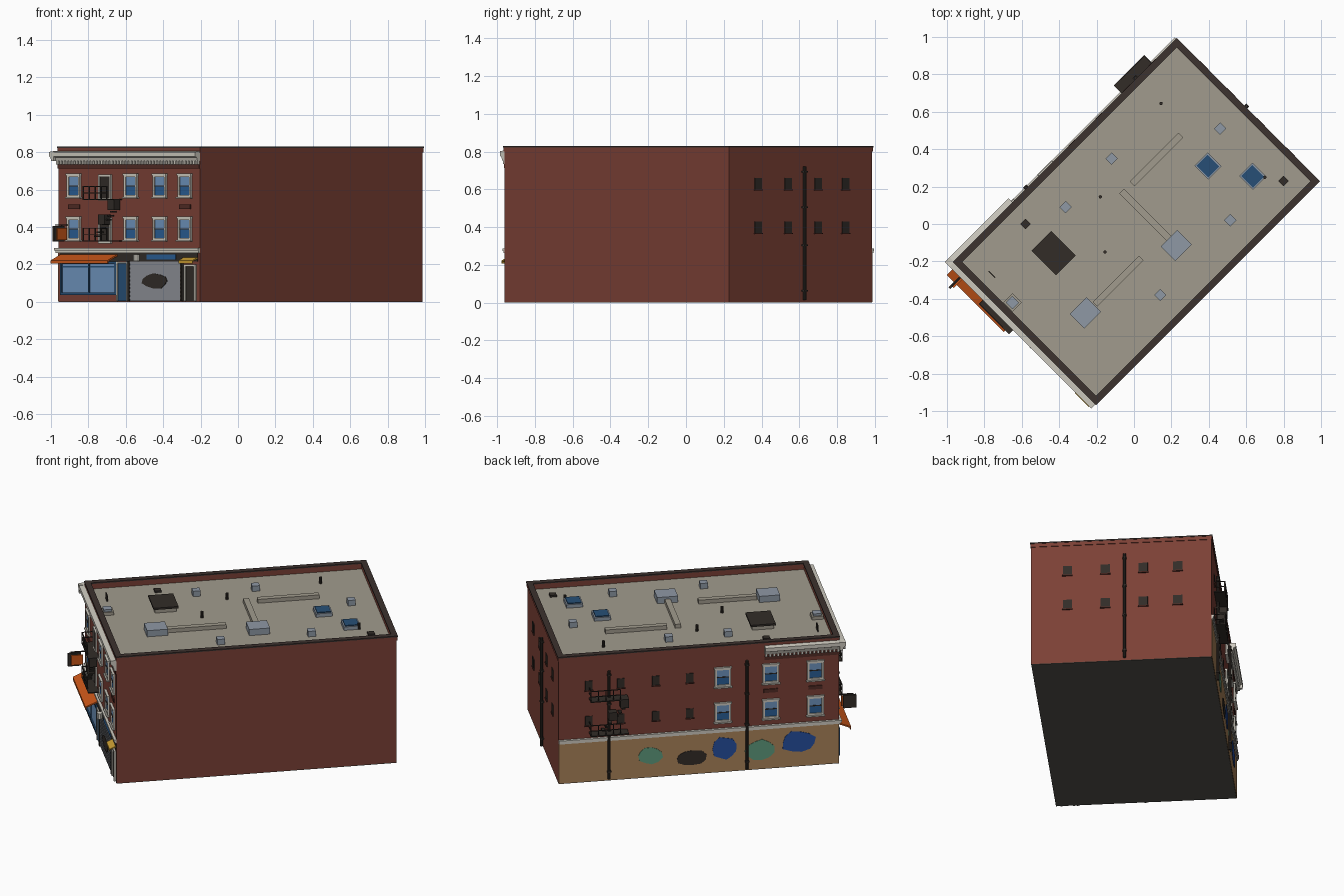
import bpy, bmesh, math, random
from mathutils import Matrix, Vector

if "Cube" in bpy.data.objects:
    bpy.data.objects.remove(bpy.data.objects["Cube"])

random.seed(4)
HW, HD, ROOF, TOP = 0.535, 0.841, 0.788, 0.83   # half width, half depth, roof level, parapet top
WORLD = Matrix.Translation((0.0125, 0.0125, 0)) @ Matrix.Rotation(-math.pi / 4, 4, 'Z')
COLOURS = dict(brick='7a4238', brickdark='53302a', cap='3e3532', roof='a09a8c', trim='cfcbc0', glass='2f5f94',
               pale='6f93bd', dark='35302c', orange='c8571f', yellow='c79a35', metal='8d97a3', tan='a9825a',
               green='5f9a7c', blue='2a4f9c', steel='8b8e94', door='2b5075', ground='55544f')
mats = {}


def mat(name):
    if name not in mats:
        h = COLOURS[name]
        c = [(int(h[i:i + 2], 16) / 255) ** 2.2 for i in (0, 2, 4)]
        mats[name] = bpy.data.materials.new(name)
        mats[name].diffuse_color = (*c, 1)
    return mats[name]


# Maps (along wall, distance out, height) to the building's own axes
WALLS = {
    'front': lambda s, d, z: Vector((s, -HD - d, z)),
    'left': lambda s, d, z: Vector((-HW - d, s, z)),
    'back': lambda s, d, z: Vector((s, HD + d, z)),
    'plan': lambda s, d, z: Vector((s, d, z)),
}


def finish(name, bm, colour):
    bmesh.ops.recalc_face_normals(bm, faces=bm.faces)
    me = bpy.data.meshes.new(name)
    bm.to_mesh(me)
    bm.free()
    me.materials.append(mat(colour))
    ob = bpy.data.objects.new(name, me)
    ob.matrix_world = WORLD
    bpy.context.collection.objects.link(ob)
    return ob


def boxes(name, colour, items, wall='plan'):
    """One object made of boxes (s0, s1, d0, d1, z0, z1) on a wall."""
    bm = bmesh.new()
    for s0, s1, d0, d1, z0, z1 in items:
        vs = bmesh.ops.create_cube(bm, size=1)['verts']
        for v in vs:
            a = v.co + Vector((.5, .5, .5))
            v.co = WALLS[wall](s0 + a.x * (s1 - s0), d0 + a.y * (d1 - d0), z0 + a.z * (z1 - z0))
    return finish(name, bm, colour)


def prism(name, colour, pts_a, pts_b):
    """Solid between two matching outlines."""
    bm = bmesh.new()
    a, b = [bm.verts.new(p) for p in pts_a], [bm.verts.new(p) for p in pts_b]
    bm.faces.new(a)
    bm.faces.new(b)
    for i in range(len(a)):
        j = (i + 1) % len(a)
        bm.faces.new((a[i], a[j], b[j], b[i]))
    return finish(name, bm, colour)


def profile(name, colour, s0, s1, pts, wall='front'):
    f = WALLS[wall]
    return prism(name, colour, [f(s0, *p) for p in pts], [f(s1, *p) for p in pts])


def blob(name, colour, s, z, w, h, wall, d):
    ring = []
    for i in range(11):
        a, r = i * math.tau / 11, random.uniform(.82, 1.05)
        ring.append((s + math.cos(a) * r * w / 2, z + math.sin(a) * r * h / 2))
    f = WALLS[wall]
    prism(name, colour, [f(p, 0, q) for p, q in ring], [f(p, d, q) for p, q in ring])


def tube(name, colour, centre, r, z0, z1, n=10):
    c = [(centre.x + r * math.cos(i * math.tau / n), centre.y + r * math.sin(i * math.tau / n)) for i in range(n)]
    prism(name, colour, [(x, y, z0) for x, y in c], [(x, y, z1) for x, y in c])


def frame(s0, s1, z0, z1, t, d):
    return [(s0, s0 + t, 0, d, z0, z1), (s1 - t, s1, 0, d, z0, z1),
            (s0 + t, s1 - t, 0, d, z1 - t, z1), (s0 + t, s1 - t, 0, d, z0, z0 + t)]


# Main body, floor, roof and parapet
boxes('brick_body', 'brick', [(-HW, HW, -HD, HD, .003, ROOF - .003)])
boxes('base_slab', 'ground', [(-HW, HW, -HD, HD, 0, .004)])
boxes('roof_deck', 'roof', [(-HW + .02, HW - .02, -HD + .02, HD - .02, ROOF - .003, ROOF)])


def ring(x, y, t, z0, z1):
    return [(-x, x, -y, -y + t, z0, z1), (-x, x, y - t, y, z0, z1),
            (-x, -x + t, -y + t, y - t, z0, z1), (x - t, x, -y + t, y - t, z0, z1)]


boxes('parapet', 'brick', ring(HW, HD, .026, ROOF - .005, TOP - .008))
boxes('parapet_band', 'brick', ring(HW + .004, HD + .004, .006, .80, TOP - .008))
boxes('parapet_coping', 'cap', ring(HW + .006, HD + .006, .036, TOP - .008, TOP))

# Upper cornice, dentils and lower belt on front and left
CORNICE = [(0, .752), (.018, .752), (.024, .772), (.036, .778), (.036, .802), (0, .806)]
for wall, a, b in (('front', -HW - .036, HW), ('left', -HD - .036, -.395)):
    profile('cornice_' + wall, 'trim', a, b, CORNICE, wall)
    n = int((b - a) / .024)
    boxes('dentils_' + wall, 'trim', [(a + .036 + i * .024, a + .048 + i * .024, 0, .016, .735, .753)
                                      for i in range(n - 1)], wall)
    boxes('frieze_' + wall, 'brickdark', [(a + .036, b, 0, .006, .712, .735)], wall)
for wall, half in (('front', HW), ('left', HD)):
    boxes('belt_course_' + wall, 'trim', [(-half - .01, half, 0, .01, .262, .276),
                                          (-half - .016, half, 0, .016, .274, .287)], wall)


# Sash windows
def window(wall, s, z0, z1, w=.098):
    a, b, m = s - w / 2, s + w / 2, (z0 + z1) / 2
    boxes('window_trim', 'trim', frame(a, b, z0, z1, .012, .01)
          + [(a - .006, b + .006, 0, .018, z0 - .008, z0), (a - .004, b + .004, 0, .014, z1 - .004, z1 + .006)], wall)
    boxes('window_glass_upper', 'pale', [(a + .01, b - .01, 0, .004, m, z1 - .01)], wall)
    boxes('window_glass_lower', 'glass', [(a + .01, b - .01, 0, .003, z0 + .01, m)], wall)
    boxes('window_sash', 'dark', [(a + .012, b - .012, 0, .007, m - .003, m + .003)], wall)


ROWS = ((.33, .45), (.56, .68))
for z0, z1 in ROWS:
    for s in (-.413, .018, .237, .425):
        window('front', s, z0, z1)
    for s in (-.144, -.432, -.70):
        window('left', s, z0, z1)
    boxes('balcony_door_trim', 'trim', frame(-.225, -.13, z0 - .018, z1, .01, .01), 'front')
    boxes('balcony_door', 'dark', [(-.217, -.138, 0, .005, z0 - .012, z1 - .008)], 'front')
for wall, spots in (('front', (-.413, .425)), ('left', (-.432, -.70))):
    boxes('brick_panel_' + wall, 'brickdark', [(s - .042, s + .042, 0, .006, .497, .52) for s in spots], wall)

# Small service windows on the left and back walls
for wall, spots, w in (('left', (.66, .468, .258, .054), .022), ('back', (.32, .095, -.13, -.335), .027)):
    boxes('service_windows_' + wall, 'dark', [(s - w, s + w, 0, .004, z, z + .06)
                                             for s in spots for z in (.37, .6)], wall)
    boxes('service_sills_' + wall, 'brickdark', [(s - w - .004, s + w + .004, 0, .008, z - .007, z)
                                                for s in spots for z in (.37, .6)], wall)

# Downpipes with brackets
for wall, s in (('left', .54), ('left', -.288), ('back', -.02)):
    tube('downpipe', 'dark', WALLS[wall](s, .012, 0), .009, .015, .72)
    boxes('pipe_brackets', 'dark', [(s - .012, s + .012, 0, .022, z, z + .008) for z in (.06, .3, .5, .69)], wall)

# Painted side wall
boxes('painted_wall', 'tan', [(-HD, HD, 0, .003, .004, .262)], 'left')
for c, s, z, w, h in (('green', .294, .146, .16, .12), ('dark', .048, .11, .19, .11), ('blue', -.156, .155, .15, .16),
                      ('green', -.366, .125, .18, .14), ('blue', -.6, .165, .22, .15)):
    blob('mural_shape', c, s, z, w, h, 'left', .006)

# Shop front: window, doors, shutter
boxes('shop_fascia', 'dark', [(-.52, .52, 0, .004, .215, .262)], 'front')
boxes('shop_glass', 'pale', [(-.50, -.09, 0, .004, .045, .215)], 'front')
boxes('shop_window_frame', 'door', frame(-.51, -.085, .038, .215, .012, .012)
      + [(-.30, -.292, 0, .01, .045, .215), (-.5, -.09, 0, .008, .185, .191)], 'front')
boxes('shop_door', 'door', [(-.078, -.012, 0, .006, .004, .205)], 'front')
boxes('shop_door_frame', 'trim', [(-.086, -.078, 0, .012, .004, .215), (-.012, -.004, 0, .012, .004, .215),
                                  (-.078, -.012, 0, .012, .205, .213)], 'front')
boxes('roller_shutter', 'steel', [(.012, .398, 0, .006 + .002 * (i % 2), .005 + i * .0105, .0155 + i * .0105)
                                  for i in range(20)], 'front')
blob('shutter_painting', 'dark', .205, .112, .21, .085, 'front', .011)
boxes('shutter_posts', 'dark', [(.0, .012, 0, .012, .004, .218), (.398, .41, 0, .012, .004, .218)], 'front')
boxes('transom_glass', 'glass', [(.14, .36, 0, .008, .226, .254)], 'front')
boxes('side_door', 'dark', [(.43, .5, 0, .005, .004, .195)], 'front')
boxes('side_door_frame', 'trim', [(.422, .434, 0, .011, .004, .2), (.496, .508, 0, .011, .004, .2),
                                  (.434, .496, 0, .011, .188, .2)], 'front')
tube('wall_lamp', 'trim', WALLS['front'](.075, .02, 0), .018, .218, .254)

# Awnings
profile('orange_awning', 'orange', -.515, -.085, [(0, .256), (.078, .222), (.078, .204), (.072, .204), (.072, .216), (0, .246)])
profile('yellow_awning', 'yellow', .415, .52, [(0, .24), (.04, .222), (.04, .206), (.036, .206), (.036, .217), (0, .23)])

# Projecting sign
boxes('sign_board', 'dark', [(-.463, -.449, .04, .118, .322, .405)], 'front')
boxes('sign_arm', 'dark', [(-.459, -.453, 0, .1, .408, .414), (-.459, -.453, .05, .056, .4, .412)], 'front')
boxes('sign_face', 'orange', [(-.448, -.44, .03, .1, .332, .395)], 'front')


# Fire escapes: decks, railings, stair and landing boxes
def fire_escape(wall, s, k):
    def seg(a, b, *r):
        return (*sorted((s + k * a, s + k * b)), *r)
    parts = []
    for z in (.322, .545):
        parts += [seg(0, .23, 0, .066, z, z + .006)]
        for h in (.035, .07):
            parts += [seg(0, .18, .06, .066, z + h, z + h + .004), seg(0, .005, 0, .066, z + h, z + h + .004)]
        parts += [seg(a, a + .005, .06, .066, z, z + .072) for a in (0, .045, .09, .135, .175)]
    parts += [seg(.18, .23, .015, .06, .492, .545), seg(.11, .16, .015, .06, .415, .468)]
    parts += [seg(.21 - i * .02, .23 - i * .02, .02, .05, .50 - i * .022, .508 - i * .022) for i in range(8)]
    boxes('fire_escape_' + wall, 'dark', parts, wall)


fire_escape('front', -.285, 1)
fire_escape('left', .66, -1)


# Roof equipment, placed by plan position
def local(x, y):
    return WORLD.inverted() @ Vector((x, y, 0))


def unit(name, colour, x, y, su, sv, h, z=ROOF):
    p = local(x, y)
    boxes(name, colour, [(p.x - su / 2, p.x + su / 2, p.y - sv / 2, p.y + sv / 2, z, z + h)])


unit('roof_hatch_curb', 'roof', -.43, -.155, .165, .13, .025)
unit('roof_hatch_lid', 'dark', -.43, -.155, .185, .15, .012, ROOF + .025)
for x, y in ((.395, .31), (.635, .255)):
    unit('skylight_curb', 'metal', x, y, .105, .1, .022)
    unit('skylight_glass', 'door', x, y, .088, .083, .008, ROOF + .02)
for x, y in ((.225, -.115), (-.26, -.475)):
    unit('air_handler', 'metal', x, y, .11, .125, .04)
for x, y in ((-.12, .35), (.46, .51), (-.365, .09), (.515, .02), (.14, -.38)):
    unit('vent_box', 'metal', x, y, .046, .046, .035)
unit('duct_back', 'roof', .12, .345, .035, .37, .025)
unit('duct_middle', 'roof', .065, .045, .37, .035, .025)
unit('duct_front', 'roof', -.085, -.305, .035, .35, .025)
unit('front_vent_base', 'roof', -.65, -.42, .07, .07, .02)
unit('front_vent_top', 'metal', -.65, -.42, .05, .05, .014, ROOF + .02)
unit('roof_rail', 'dark', -.76, -.27, .05, .006, .04)
for x, y in ((.8, .23), (-.58, 0)):
    unit('roof_drain', 'dark', x, y, .04, .04, .012)
for x, y in ((.145, .645), (-.18, .145), (-.155, -.15), (.7, .25)):
    tube('vent_pipe', 'dark', local(x, y), .009, ROOF, ROOF + .04)

for m in bpy.data.materials:
    if m.users and not m.is_grease_pencil:
        m.use_nodes = True
        m.node_tree.nodes["Principled BSDF"].inputs["Base Color"].default_value = m.diffuse_color
